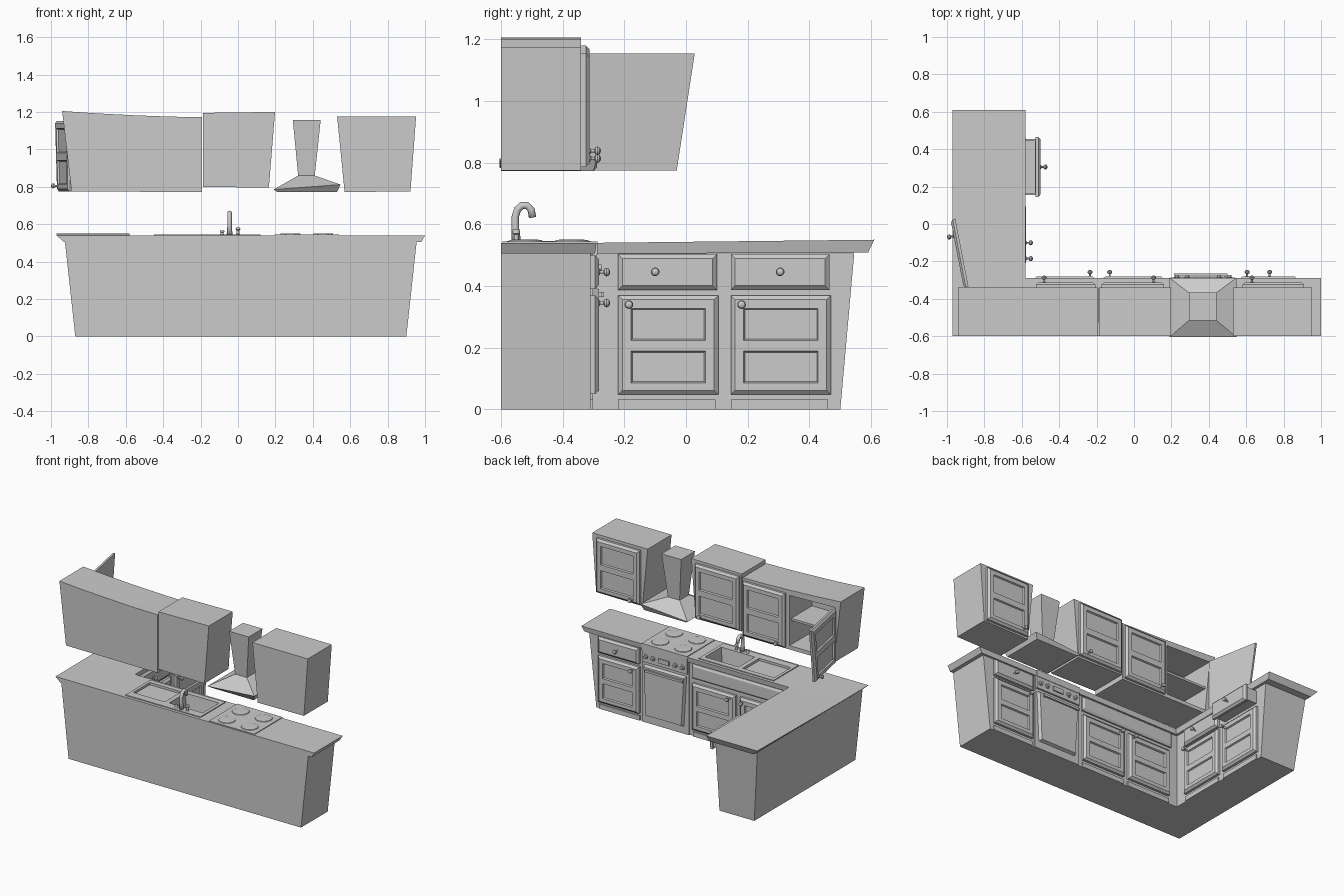
import bpy, bmesh, math
from mathutils import Vector as V

if "Cube" in bpy.data.objects:
    bpy.data.objects.remove(bpy.data.objects["Cube"])

X, Y, Z = V((1, 0, 0)), V((0, 1, 0)), V((0, 0, 1))


def finish(name, bm, smooth=False):
    bm.normal_update()
    bmesh.ops.triangulate(bm, faces=[f for f in bm.faces if len(f.verts) > 4], ngon_method='EAR_CLIP')
    bmesh.ops.recalc_face_normals(bm, faces=bm.faces)
    me = bpy.data.meshes.new(name)
    bm.to_mesh(me)
    bm.free()
    for p in me.polygons:
        p.use_smooth = smooth
    ob = bpy.data.objects.new(name, me)
    bpy.context.collection.objects.link(ob)
    return ob


def loft(name, *rings, smooth=False):
    """Skin a stack of equal-length point rings and cap both ends."""
    bm = bmesh.new()
    vs = [[bm.verts.new(p) for p in r] for r in rings]
    n = len(rings[0])
    for a, b in zip(vs, vs[1:]):
        for i in range(n):
            j = (i + 1) % n
            bm.faces.new((a[i], a[j], b[j], b[i]))
    bm.faces.new(vs[0])
    bm.faces.new(vs[-1])
    return finish(name, bm, smooth)


def rect(x0, x1, y0, y1, z):
    return [(x0, y0, z), (x1, y0, z), (x1, y1, z), (x0, y1, z)]


def box(name, x0, x1, y0, y1, z0, z1):
    return loft(name, rect(x0, x1, y0, y1, z0), rect(x0, x1, y0, y1, z1))


def prism_y(name, pts, y0, y1):
    return loft(name, [(x, y0, z) for x, z in pts], [(x, y1, z) for x, z in pts])


def lathe(name, origin, axis, profile, n=14):
    """Turn (distance, radius) pairs around an axis."""
    a = axis.orthogonal().normalized()
    b = axis.cross(a)
    rings = [[V(origin) + axis * d + (a * math.cos(t) + b * math.sin(t)) * r
              for t in [2 * math.pi * i / n for i in range(n)]] for d, r in profile]
    ob = loft(name, *rings)
    bpy.context.view_layer.objects.active = ob
    ob.select_set(True)
    bpy.ops.object.shade_smooth_by_angle(angle=math.radians(35))
    ob.select_set(False)
    return ob


def knob(name, origin, axis):
    lathe(name, origin, axis, [(0, .01), (.004, .01), (.006, .005), (.017, .005), (.02, .011),
                               (.027, .014), (.034, .011), (.038, .004)])


def front(name, o, u, w, wid, hgt, panels=True, thick=.028, taper=1.0):
    """Bevelled door or drawer front; doors carry two recessed panels."""
    o, bv = V(o), .014
    us = [bv, .042, wid - .042, wid - bv] if panels else [bv, wid - bv]
    vs = ([bv, .038, .14 * hgt / .32, .175 * hgt / .32, hgt - .042, hgt - bv]
          if panels else [bv, hgt - bv])
    bm = bmesh.new()
    g = [[bm.verts.new((a, b, thick)) for a in us] for b in vs]
    cells = []
    for j in range(len(vs) - 1):
        for i in range(len(us) - 1):
            f = bm.faces.new((g[j][i], g[j][i + 1], g[j + 1][i + 1], g[j + 1][i]))
            if i == 1 and j in (1, 3):
                cells.append(f)
    bm.normal_update()
    edge = [e for e in bm.edges if e.is_boundary]
    for depth in (thick * .55, 0):
        r = bmesh.ops.extrude_edge_only(bm, edges=edge)['geom']
        for v in (q for q in r if isinstance(q, bmesh.types.BMVert)):
            v.co.z = depth
            if depth:
                v.co.x += bv * ((v.co.x > wid - bv - 1e-4) - (v.co.x < bv + 1e-4))
                v.co.y += bv * ((v.co.y > hgt - bv - 1e-4) - (v.co.y < bv + 1e-4))
        edge = [q for q in r if isinstance(q, bmesh.types.BMEdge)
                and all(abs(v.co.z - depth) < 1e-6 for v in q.verts)]
    bmesh.ops.holes_fill(bm, edges=edge, sides=0)
    if cells:
        bmesh.ops.inset_individual(bm, faces=cells, thickness=.006, depth=-.01)
    for v in bm.verts:
        a, b, c = v.co
        v.co = o + u * a * (taper + (1 - taper) * b / hgt) + Z * b + w * c
    return finish(name, bm)


def cut(targets, cutter):
    for ob in targets:
        m = ob.modifiers.new("cut", 'BOOLEAN')
        m.operation, m.solver, m.object = 'DIFFERENCE', 'EXACT', cutter
        bpy.context.view_layer.objects.active = ob
        bpy.ops.object.modifier_apply(modifier=m.name)
    bpy.data.objects.remove(cutter)


def ell(x0, x1, ix, y0, iy, y1, z, zend):
    return [(x0, y0, z), (x1, y0, z), (x1, iy, z), (ix, iy, z),
            (ix, y1, zend), (x0, y1, zend), (x0, iy, z)]


# L-shaped base and worktop, flaring towards the top
body = loft("base_cabinet", ell(-.87, .90, -.605, -.6, -.31, .50, 0, 0),
            ell(-.925, .955, -.605, -.6, -.31, .545, .505, .505))
top = loft("worktop", ell(-.93, .98, -.59, -.6, -.295, .59, .505, .508),
           ell(-.97, 1.0, -.58, -.6, -.29, .61, .54, .55))

# sink with basin and drainer
rim = box("sink_rim", -.45, .12, -.58, -.31, .535, .546)
cut([body, top, rim], loft("basin_cutter", rect(-.14, .08, -.51, -.36, .42),
                           rect(-.16, .10, -.525, -.345, .56)))
cut([top, rim], box("drainer_cutter", -.43, -.19, -.525, -.345, .53, .56))
front("sink_apron", (-.555, -.31, .40), X, Y, .72, .10, False, .018)

# tap
path = [(-.55, .54), (-.553, .59), (-.553, .625), (-.546, .648), (-.532, .661),
        (-.515, .661), (-.502, .648), (-.497, .622)]
rings = []
for i, (y, z) in enumerate(path):
    a, b = V(path[max(i - 1, 0)]), V(path[min(i + 1, len(path) - 1)])
    t = (b - a).normalized()
    r = .012 if i else .016
    rings.append([(-.045 + r * math.cos(k * math.pi / 6), y - t.y * r * math.sin(k * math.pi / 6),
                   z + t.x * r * math.sin(k * math.pi / 6)) for k in range(12)])
loft("tap_spout", *rings, smooth=True)
for x, h in ((-.085, .022), (0, .04)):
    lathe("tap_handle", (x, -.55, .543), Z, [(0, .013), (.006, .008), (h * .6, .007), (h * .7, .013), (h, .011)])

# base doors, drawers and kick boards along the back row
for x, w, kx in ((-.535, .33, -.235), (-.17, .33, -.13), (.565, .31, .605)):
    front("base_door", (x, -.31, .05), X, Y, w, .32)
    knob("base_door_knob", (kx, -.284, .345), Y)
    box("kick_board", x, x + w, -.315, -.302, 0, .032)
front("right_drawer", (.565, -.31, .39), X, Y, .31, .11, False)
knob("right_drawer_knob", (.725, -.284, .445), Y)

# peninsula doors and drawers, one drawer pulled open
for y, out in ((-.22, 0), (.145, .078)):
    front("peninsula_door", (-.605, y, .048), Y, X, .325, .322)
    knob("peninsula_door_knob", (-.579, y + .035, .34), X)
    box("kick_board", -.61, -.597, y, y + .315, 0, .032)
    front("peninsula_drawer", (-.605 + out, y, .387), Y, X, .32, .116, False)
    knob("peninsula_drawer_knob", (-.579 + out, y + (.12 if not out else .16), .446), X)
tray = box("open_drawer_tray", -.61, -.525, .155, .455, .40, .49)
cut([tray], box("tray_cutter", -.604, -.53, .167, .443, .41, .52))

# cooker: front, door, handle, controls and hob
box("cooker_body", .19, .545, -.6, -.302, 0, .504)
box("cooker_top", .195, .54, -.595, -.287, .50, .545)
loft("oven_door", [(.225, -.305, .05), (.515, -.305, .05), (.53, -.305, .40), (.205, -.305, .40)],
     [(.235, -.282, .06), (.505, -.282, .06), (.52, -.282, .39), (.215, -.282, .39)])
box("oven_handle", .215, .50, -.276, -.265, .365, .38)
for x in (.225, .48):
    box("handle_post", x, x + .012, -.285, -.27, .366, .379)
box("control_panel", .195, .54, -.305, -.29, .42, .50)
box("clock", .33, .41, -.29, -.282, .445, .475)
for x in (.23, .285, .455, .51):
    lathe("control_knob", (x, -.291, .46), Y, [(0, .017), (.006, .016), (.008, .011), (.018, .010)])
for x in (.28, .455):
    for y in (-.52, -.37):
        lathe("burner", (x, y, .543), Z, [(0, .056), (.006, .053), (.007, .042), (.007, .006)], 20)

# wall cabinets
left = prism_y("wall_cabinet_left", [(-.89, .775), (-.192, .772), (-.192, 1.172), (-.36, 1.175),
                                     (-.55, 1.182), (-.75, 1.192), (-.94, 1.205)], -.6, -.34)
cut([left], prism_y("opening_cutter", [(-.86, .80), (-.55, .80), (-.55, 1.145), (-.895, 1.155)], -.585, -.3))
prism_y("inner_shelf", [(-.885, .965), (-.545, .965), (-.545, .98), (-.887, .98)], -.59, -.36)
prism_y("wall_cabinet_middle", [(-.186, .80), (.165, .795), (.198, 1.2), (-.186, 1.195)], -.6, -.34)
prism_y("wall_cabinet_right", [(.57, .772), (.922, .775), (.952, 1.175), (.53, 1.175)], -.6, -.34)
for x, z, w, h, kx in ((-.525, .785, .32, .37, -.48), (-.175, .81, .335, .37, .105),
                       (.58, .785, .33, .37, .63)):
    front("wall_door", (x, -.34, z), X, Y, w, h)
    knob("wall_door_knob", (kx, -.314, z + .028), Y)

# wall door swung open
u = V((-.19, .98, 0)).normalized()
w = V((-u.y, u.x, 0))
front("open_wall_door", (-.885, -.335, .775), u, w, .37, .378, True, .026, .84)
knob("open_wall_door_knob", V((-.885, -.335, .805)) + u * .28 + w * .024, w)

# extractor hood
loft("hood_canopy", rect(.21, .53, -.585, -.30, .772),
     [(.19, -.605, .785), (.548, -.605, .812), (.548, -.288, .812), (.19, -.288, .785)],
     rect(.322, .41, -.49, -.39, .86))
loft("hood_chimney", rect(.322, .41, -.49, -.39, .855), rect(.293, .442, -.515, -.365, 1.157))
